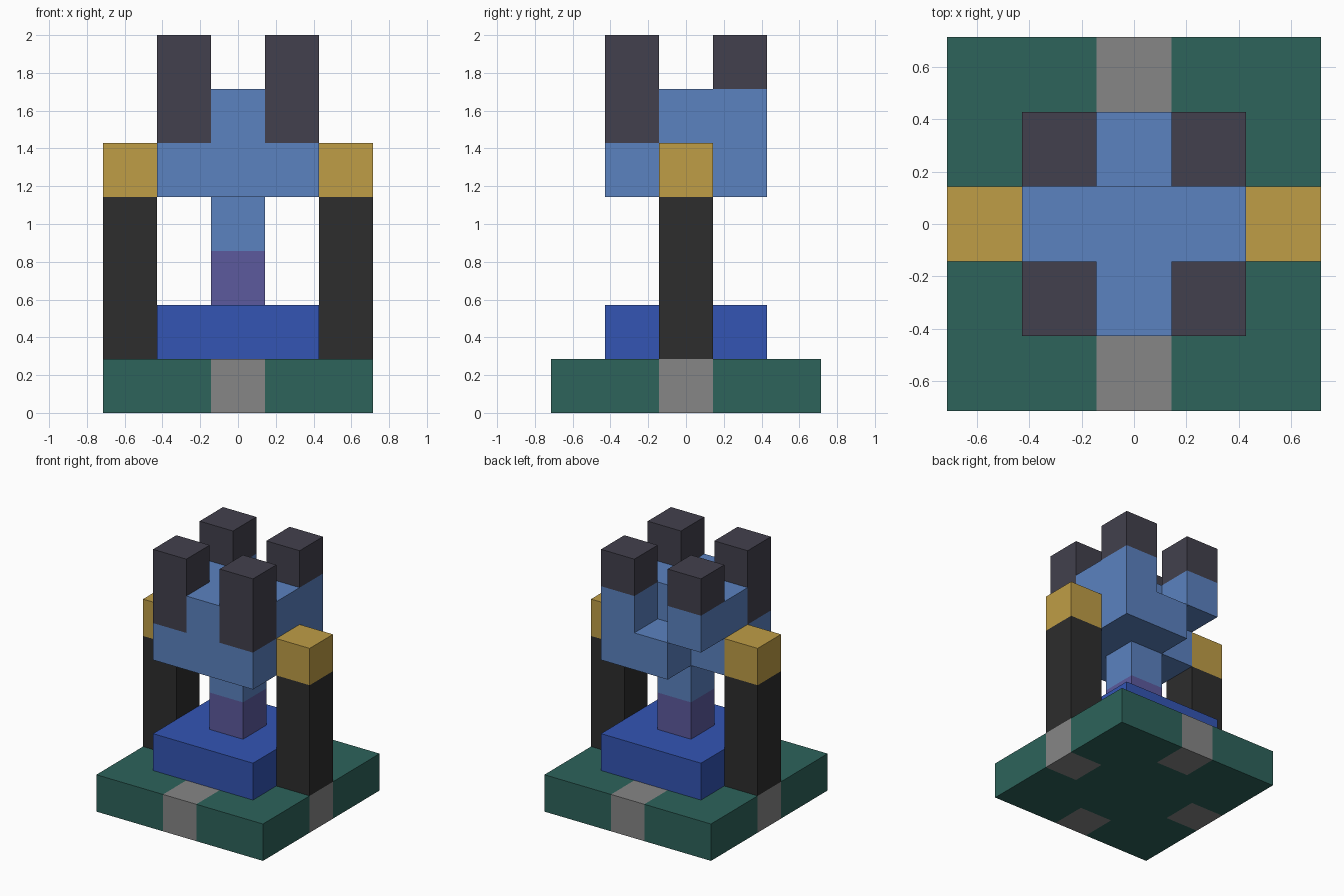
import bpy
import bmesh
import math
from itertools import product
from mathutils import Vector

U = 2 / 7  # edge length of one building block

cube = bpy.data.objects.get("Cube")
if cube:
    bpy.data.objects.remove(cube, do_unlink=True)


def material(name, hex_code):
    """Flat material from an sRGB hex code, converted to linear."""
    srgb = [int(hex_code[i:i + 2], 16) / 255 for i in (0, 2, 4)]
    rgba = [c / 12.92 if c <= 0.04045 else ((c + 0.055) / 1.055) ** 2.4 for c in srgb] + [1]
    mat = bpy.data.materials.new(name)
    mat.use_nodes = True
    mat.diffuse_color = rgba
    bsdf = mat.node_tree.nodes["Principled BSDF"]
    bsdf.inputs["Base Color"].default_value = rgba
    bsdf.inputs["Roughness"].default_value = 0.8
    return mat


def box(xs, ys, zs):
    """Set of block cells spanning inclusive ranges."""
    return set(product(*(range(a, b + 1) for a, b in (xs, ys, zs))))


def part(name, mat, cells):
    """Closed outer shell around a set of cells, with flat areas merged."""
    bm = bmesh.new()
    for cell in cells:
        centre = Vector(cell) + Vector((0, 0, 0.5))
        for axis, sign in product(range(3), (-1, 1)):
            n = Vector((0, 0, 0))
            n[axis] = sign
            if tuple(int(c + d) for c, d in zip(cell, n)) in cells:
                continue
            s = Vector((n.y, n.z, n.x))
            t = n.cross(s)
            corners = [n + s + t, n - s + t, n - s - t, n + s - t]
            bm.faces.new([bm.verts.new((centre + c / 2) * U) for c in corners])
    bmesh.ops.remove_doubles(bm, verts=bm.verts, dist=0.001)
    bmesh.ops.recalc_face_normals(bm, faces=bm.faces)
    bmesh.ops.dissolve_limit(bm, angle_limit=math.radians(1), verts=bm.verts, edges=bm.edges)
    mesh = bpy.data.meshes.new(name)
    bm.to_mesh(mesh)
    bm.free()
    mesh.materials.append(mat)
    obj = bpy.data.objects.new(name, mesh)
    bpy.context.collection.objects.link(obj)
    return obj


green = material("dark green", "2d635b")
grey = material("grey", "868686")
royal = material("royal blue", "3355b4")
purple = material("purple", "5c5a9e")
sky = material("light blue", "5b82c0")
black = material("black", "2d2d2d")
gold = material("gold", "bf9d46")
slate = material("slate", "42404d")

# Base plate with a grey block set into the middle of each edge
edge_blocks = {"front": (0, -2, 0), "back": (0, 2, 0), "left": (2, 0, 0), "right": (-2, 0, 0)}
part("base_plate", green, box((-2, 2), (-2, 2), (0, 0)) - set(edge_blocks.values()))
for side, cell in edge_blocks.items():
    part("base_inlay_" + side, grey, {cell})

# Plinth and stem
part("plinth", royal, box((-1, 1), (-1, 1), (1, 1)))
part("stem_lower", purple, {(0, 0, 2)})
part("stem_upper", sky, {(0, 0, 3)})

# Body: lower layer lacks one back corner, upper layer wraps around the towers
lower = box((-1, 1), (-1, 1), (4, 4)) - {(-1, 1, 4)}
upper = box((-1, 1), (0, 0), (5, 5)) | {(0, -1, 5), (-1, 1, 5), (1, 1, 5)}
part("body", sky, lower | upper)

# Side pillars, gold caps and corner towers
for side, x in (("left", 1), ("right", -1)):
    part("pillar_" + side, black, box((2 * x, 2 * x), (0, 0), (1, 3)))
    part("pillar_cap_" + side, gold, {(2 * x, 0, 4)})
    part("front_tower_" + side, slate, box((x, x), (-1, -1), (5, 6)))
    part("back_tower_" + side, slate, {(x, 1, 6)})
